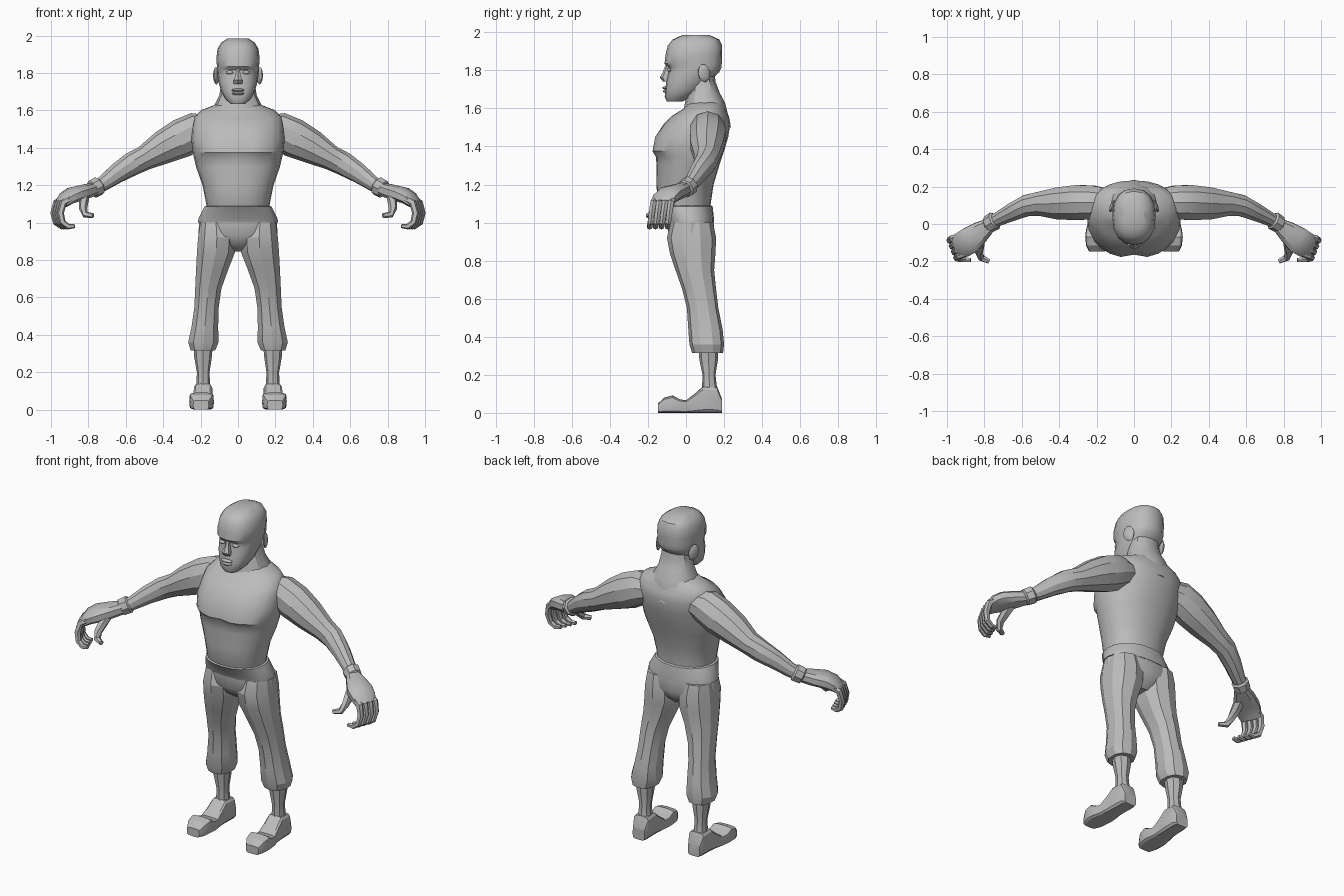
import bpy, bmesh, math
from mathutils import Vector, Euler

grey = bpy.data.materials.new("plain grey")
grey.diffuse_color = (0.5, 0.5, 0.5, 1)


def finish(name, bm, mirror=False, angle=32):
    bmesh.ops.recalc_face_normals(bm, faces=bm.faces)
    me = bpy.data.meshes.new(name)
    bm.to_mesh(me)
    bm.free()
    me.materials.append(grey)
    ob = bpy.data.objects.new(name, me)
    bpy.context.collection.objects.link(ob)
    if mirror:
        ob.modifiers.new("mirror", 'MIRROR').use_clip = False
    bpy.ops.object.select_all(action='DESELECT')
    ob.select_set(True)
    bpy.context.view_layer.objects.active = ob
    bpy.ops.object.shade_smooth_by_angle(angle=math.radians(angle))
    return ob


def ring(c, u, v, a, b, n, p=2.0):
    """Superellipse cross-section around c in the plane u, v."""
    pts = []
    for i in range(n):
        t = math.tau * (i + 0.0) / n - math.pi / 2
        cs, sn = math.cos(t), math.sin(t)
        x = math.copysign(abs(cs) ** (2 / p), cs) * a
        y = math.copysign(abs(sn) ** (2 / p), sn) * b
        pts.append(Vector(c) + u * x + v * y)
    return pts


def loft(name, rings, mirror=False, tweak=None, angle=32):
    bm = bmesh.new()
    rows = [[bm.verts.new(p) for p in r] for r in rings]
    n = len(rows[0])
    for r, s in zip(rows, rows[1:]):
        for i in range(n):
            j = (i + 1) % n
            bm.faces.new((r[i], r[j], s[j], s[i]))
    bm.faces.new(rows[0][::-1])
    bm.faces.new(rows[-1])
    if tweak:
        for v in bm.verts:
            tweak(v.co)
    return finish(name, bm, mirror, angle)


X, Y, Z = Vector((1, 0, 0)), Vector((0, 1, 0)), Vector((0, 0, 1))


def stack(name, rows, n, p=2.2, tweak=None):
    """Centred part from rows of (z, half width, front y, back y)."""
    loft(name, [ring((0, (f + b) / 2, z), X, Y, w, (b - f) / 2, n, p)
                for z, w, f, b in rows], tweak=tweak)


def tube(name, path, n, p=2.0):
    """Mirrored limb from rows of (x, y, z, side radius, vertical radius)."""
    cs = [Vector(q[:3]) for q in path]
    rings = []
    for i, q in enumerate(path):
        t = (cs[min(i + 1, len(cs) - 1)] - cs[max(i - 1, 0)]).normalized()
        u = Vector((t.y, -t.x, 0)).normalized() if name in ("arm", "palm", "wrist_cuff") \
            else (Y - t * t.y).normalized()
        rings.append(ring(cs[i], u, u.cross(t), q[3], q[4], n, p))
    loft(name, rings, True)


def blob(name, loc, scale, rot=(0, 0, 0), mirror=False, sub=2):
    bm = bmesh.new()
    bmesh.ops.create_icosphere(bm, subdivisions=sub, radius=1)
    m = Euler(rot).to_matrix()
    for v in bm.verts:
        v.co = m @ Vector([a * b for a, b in zip(v.co, scale)]) + Vector(loc)
    finish(name, bm, mirror)


# Torso with a groove between the chest muscles
def chest(co):
    if co.y < 0 and 1.35 < co.z < 1.5:
        co.y += 0.018 * math.exp(-(co.x / 0.03) ** 2)


stack("torso", [(1.04, .165, -.12, .13), (1.1, .17, -.15, .13), (1.2, .19, -.155, .145),
                (1.3, .225, -.155, .175), (1.345, .235, -.158, .19), (1.375, .242, -.182, .2),
                (1.45, .25, -.168, .222), (1.52, .245, -.115, .233), (1.56, .235, -.075, .225),
                (1.6, .2, -.01, .205), (1.635, .11, .01, .195)], 24, 2.2, chest)

# Neck, flaring into the shoulders
stack("neck", [(1.5, .07, .05, .236), (1.58, .14, -.015, .218), (1.63, .125, -.005, .205),
               (1.68, .1, .005, .178), (1.74, .09, .02, .155), (1.8, .08, .04, .15)], 12)

# Head
stack("head", [(1.635, .04, -.1, -.02), (1.66, .068, -.112, .03), (1.70, .09, -.108, .085),
               (1.75, .104, -.104, .13), (1.79, .11, -.094, .175), (1.815, .112, -.094, .186),
               (1.835, .113, -.113, .188), (1.88, .116, -.108, .19), (1.93, .109, -.096, .19),
               (1.962, .09, -.07, .175), (1.985, .055, -.02, .125)], 16, 2.4)
blob("ear", (.117, .095, 1.785), (.012, .034, .048), (.2, 0, .35), True)
blob("eye", (.045, -.088, 1.803), (.021, .012, .01), (0, 0, .2), True)
blob("upper_lip", (0, -.105, 1.708), (.036, .02, .009), sub=2)
blob("lower_lip", (0, -.103, 1.69), (.034, .019, .009), sub=2)
loft("nose", [ring((0, -.095 + .0, 1.825), X, Y, .012, .014, 6),
              ring((0, -.1, 1.79), X, Y, .015, .022, 6),
              ring((0, -.108, 1.762), X, Y, .028, .03, 6),
              ring((0, -.1, 1.742), X, Y, .026, .022, 6)])

# Waistband and seat of the trousers
stack("waistband", [(1.0, .214, -.1, .147), (1.02, .212, -.108, .147), (1.085, .18, -.155, .14),
                    (1.09, .165, -.14, .13)], 20)
stack("trouser_seat", [(.845, .05, -.01, .09), (.88, .14, -.06, .13), (.93, .212, -.092, .15),
                       (1.0, .208, -.096, .145)], 16)


# Legs, from rows of (z, inner x, outer x, front y, back y)
def leg(name, rows, n):
    loft(name, [ring(((i + o) / 2, (f + b) / 2, z), X, Y, (o - i) / 2, (b - f) / 2, n, 2.3)
                for z, i, o, f, b in rows], True, angle=25)


leg("trouser_leg", [(1.0, .03, .205, -.08, .142), (.92, .008, .218, -.1, .158),
                    (.84, .012, .224, -.085, .155), (.75, .048, .228, -.055, .148),
                    (.65, .085, .232, -.02, .158), (.55, .1, .236, .005, .17),
                    (.44, .103, .252, .012, .192), (.36, .1, .27, .018, .2),
                    (.315, .12, .255, .032, .195), (.315, .14, .235, .06, .17)], 10)
leg("lower_leg", [(.34, .135, .238, .065, .168), (.28, .14, .234, .07, .168),
                  (.2, .152, .22, .086, .155), (.14, .15, .222, .085, .162),
                  (.1, .145, .225, .085, .17)], 8)

# Feet, sections from heel to toe as (y, centre x, half width, height)
loft("foot", [ring((x, y, h / 2), X, Z, w, h / 2, 12, 5)
              for y, x, w, h in [(.19, .185, .04, .07), (.165, .185, .05, .135), (.09, .187, .05, .14),
                                 (.045, .189, .053, .1), (0, .191, .058, .066), (-.035, .193, .064, .072),
                                 (-.07, .195, .066, .092), (-.115, .196, .06, .08), (-.147, .198, .042, .05)]],
     True, angle=25)

# Arms and wrist cuffs
tube("arm", [(.15, .115, 1.5, .08, .075), (.22, .115, 1.49, .095, .1), (.3, .115, 1.452, .098, .105),
             (.4, .11, 1.402, .09, .09), (.5, .108, 1.345, .068, .066), (.57, .1, 1.312, .06, .064),
             (.65, .065, 1.262, .05, .054), (.72, .03, 1.21, .04, .042), (.775, .0, 1.18, .036, .036)], 10)
tube("wrist_cuff", [(.738, .022, 1.2, .04, .042), (.745, .018, 1.196, .05, .052),
                    (.778, -.002, 1.178, .047, .05), (.784, -.006, 1.174, .035, .036)], 8)

# Hands: palm, four curled fingers, thumb
tube("palm", [(.765, .0, 1.18, .036, .036), (.82, -.04, 1.165, .058, .04), (.875, -.085, 1.15, .074, .042),
              (.915, -.11, 1.13, .072, .036), (.945, -.125, 1.1, .06, .024)], 10, 2.6)
for i in range(4):
    kx, ky = .915 + .012 * i, -.163 + .031 * i
    tube("finger", [(kx - .03, ky + .01, 1.135, .016, .018), (kx + .02, ky - .008, 1.105, .018, .02),
                    (kx + .034, ky - .017, 1.05, .017, .018), (kx + .022, ky - .024, 1.0, .016, .017),
                    (kx - .01, ky - .028, .978, .015, .015), (kx - .042, ky - .03, .982, .012, .011)], 6, 2.4)
tube("thumb", [(.82, -.06, 1.155, .03, .028), (.825, -.11, 1.115, .03, .026), (.828, -.155, 1.075, .022, .022),
               (.815, -.182, 1.042, .018, .018), (.775, -.2, 1.037, .013, .013)], 6, 2.4)
